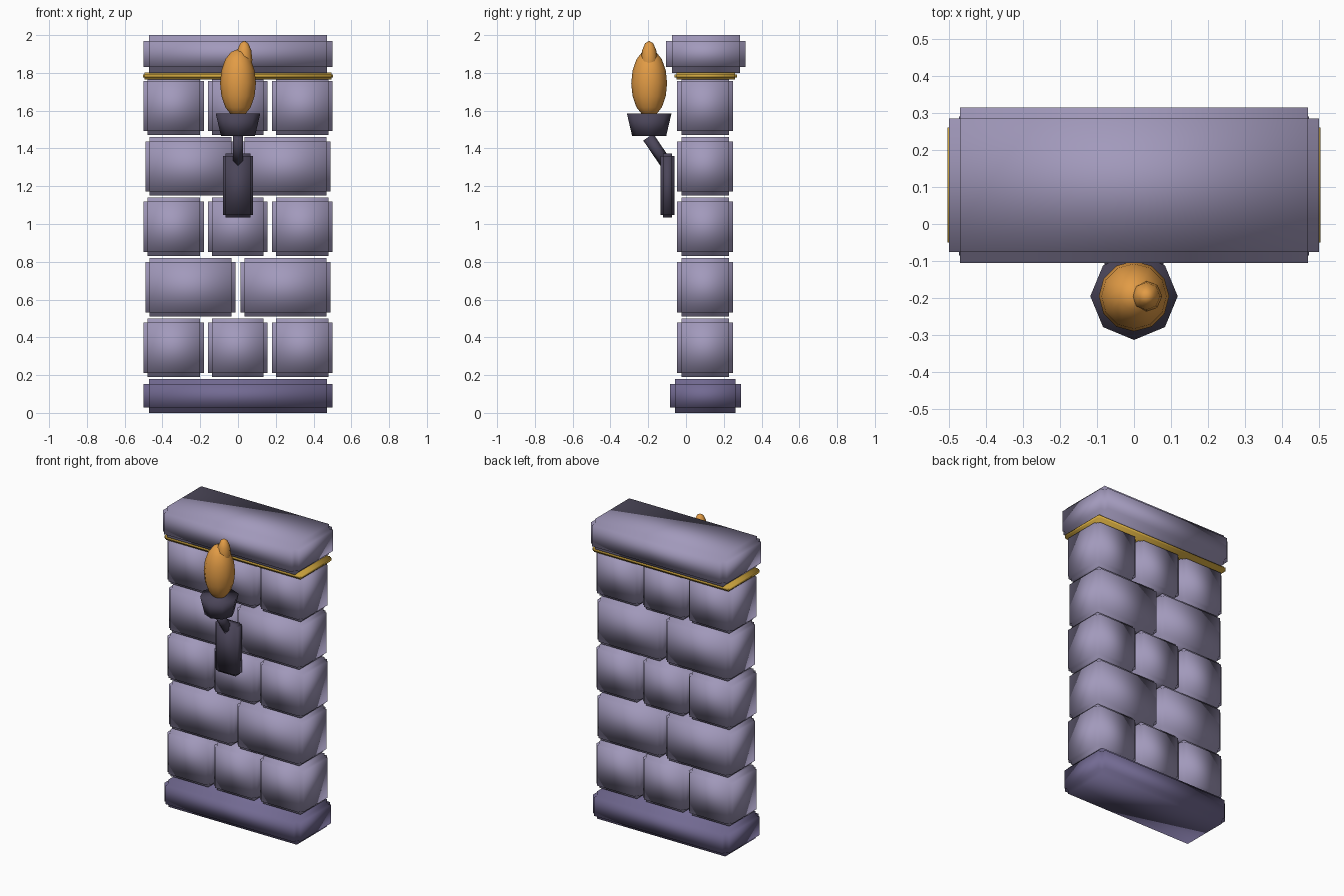
import bpy, bmesh, math
from mathutils import Vector

cube = bpy.data.objects.get("Cube")
if cube:
    bpy.data.objects.remove(cube, do_unlink=True)


def material(name, rgb):
    m = bpy.data.materials.new(name)
    m.use_nodes = True
    m.diffuse_color = (*rgb, 1)
    m.node_tree.nodes["Principled BSDF"].inputs["Base Color"].default_value = (*rgb, 1)
    return m


stone = material("pale stone", (0.36, 0.32, 0.50))
dark_stone = material("dark stone", (0.17, 0.145, 0.29))
iron = material("dark iron", (0.07, 0.06, 0.10))
gold = material("gold", (0.64, 0.39, 0.05))
fire = material("flame orange", (0.76, 0.33, 0.06))


def finish(name, bm, mat):
    mesh = bpy.data.meshes.new(name)
    bmesh.ops.recalc_face_normals(bm, faces=bm.faces)
    for f in bm.faces:
        f.smooth = True
    bm.to_mesh(mesh)
    bm.free()
    mesh.materials.append(mat)
    ob = bpy.data.objects.new(name, mesh)
    bpy.context.collection.objects.link(ob)
    return ob


def block(name, x, y, z, rebate, mat):
    """Box between the given limits, with rebated (concave) edges."""
    bm = bmesh.new()
    bmesh.ops.create_cube(bm, size=1)
    for v in bm.verts:
        v.co = [lim[0] if c < 0 else lim[1] for c, lim in zip(v.co, (x, y, z))]
    bmesh.ops.bevel(bm, geom=bm.edges[:], offset=rebate, segments=2,
                    profile=0.0, affect='EDGES')
    return finish(name, bm, mat)


def cone(name, start, end, r1, r2, sides, mat):
    bm = bmesh.new()
    axis = Vector(end) - Vector(start)
    bmesh.ops.create_cone(bm, cap_ends=True, segments=sides, radius1=r1,
                          radius2=r2, depth=axis.length)
    ob = finish(name, bm, mat)
    ob.location = (Vector(start) + Vector(end)) / 2
    ob.rotation_euler = axis.to_track_quat('Z', 'Y').to_euler()
    return ob


def flame(name, centre, radius, half_height, sides, rings):
    bm = bmesh.new()
    bmesh.ops.create_uvsphere(bm, u_segments=sides, v_segments=rings, radius=1)
    bmesh.ops.scale(bm, vec=(radius, radius, half_height), verts=bm.verts)
    ob = finish(name, bm, fire)
    ob.location = centre


# Wall: plinth, alternating courses of bricks, gilt band and capstone
block("plinth", (-0.5, 0.5), (-0.085, 0.29), (0, 0.18), 0.028, dark_stone)
threes = [(-0.5, -0.18), (-0.16, 0.157), (0.18, 0.5)]
twos = [(-0.49, -0.012), (0.012, 0.49)]
for course in range(5):
    low = 0.19 + 0.32 * course
    for i, span in enumerate(twos if course % 2 else threes):
        block(f"brick_{course + 1}_{i + 1}", span, (-0.047, 0.25),
              (low, low + 0.31), 0.022, stone)
block("gold_band", (-0.504, 0.504), (-0.06, 0.27), (1.766, 1.802), 0.01, gold)
block("capstone", (-0.5, 0.5), (-0.105, 0.315), (1.8, 2.0), 0.03, stone)

# Wall torch
block("torch_backplate", (-0.08, 0.08), (-0.135, -0.06), (1.035, 1.372), 0.013, iron)
cone("torch_arm", (0, -0.105, 1.32), (0, -0.2, 1.46), 0.032, 0.032, 6, iron)
cone("torch_cup", (0, -0.195, 1.465), (0, -0.195, 1.585), 0.09, 0.118, 8, iron)
flame("main_flame", (0, -0.195, 1.745), 0.095, 0.18, 12, 8)
flame("flame_tip", (0.033, -0.195, 1.87), 0.043, 0.10, 8, 6)
